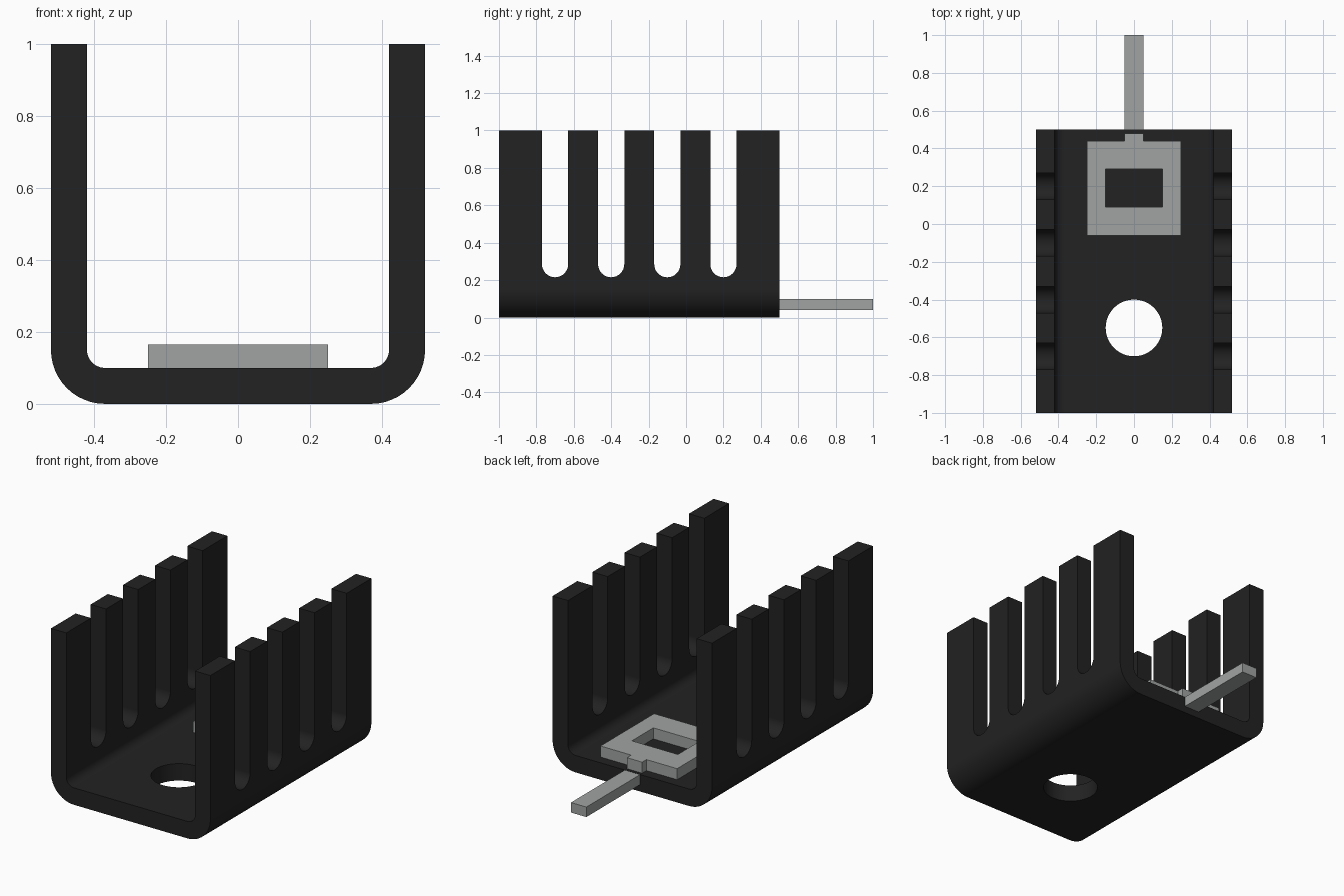
import bpy
import bmesh
from math import sin, cos, pi, radians
from mathutils import Vector

cube = bpy.data.objects.get("Cube")
if cube:
    bpy.data.objects.remove(cube, do_unlink=True)


def material(name, rgb, roughness):
    mat = bpy.data.materials.new(name)
    mat.use_nodes = True
    mat.diffuse_color = (*rgb, 1)
    bsdf = mat.node_tree.nodes["Principled BSDF"]
    bsdf.inputs["Base Color"].default_value = (*rgb, 1)
    bsdf.inputs["Roughness"].default_value = roughness
    return mat


BLACK = material("black anodised metal", (0.016, 0.016, 0.016), 0.6)
GREY = material("grey tinned metal", (0.35, 0.37, 0.36), 0.5)


def arc(cx, cy, r, start, end, steps=12):
    """Points along an arc, angles in degrees."""
    angles = [radians(start + (end - start) * i / steps) for i in range(steps + 1)]
    return [(cx + r * cos(a), cy + r * sin(a)) for a in angles]


def rect(x0, x1, y0, y1):
    return [(x0, y0), (x1, y0), (x1, y1), (x0, y1)]


def prism(name, outline, axis, start, end, mat):
    """Extrude a 2D outline along the x, y or z axis."""
    place = {"x": lambda u, v: (start, u, v),
             "y": lambda u, v: (u, start, v),
             "z": lambda u, v: (u, v, start)}[axis]
    direction = Vector([(end - start) * (axis == a) for a in "xyz"])
    bm = bmesh.new()
    face = bm.faces.new([bm.verts.new(place(u, v)) for u, v in outline])
    result = bmesh.ops.extrude_face_region(bm, geom=[face])
    moved = [g for g in result["geom"] if isinstance(g, bmesh.types.BMVert)]
    bmesh.ops.translate(bm, verts=moved, vec=direction)
    bmesh.ops.recalc_face_normals(bm, faces=bm.faces)
    mesh = bpy.data.meshes.new(name)
    bm.to_mesh(mesh)
    bm.free()
    mesh.materials.append(mat)
    obj = bpy.data.objects.new(name, mesh)
    bpy.context.collection.objects.link(obj)
    return obj


def activate(obj):
    bpy.ops.object.select_all(action="DESELECT")
    obj.select_set(True)
    bpy.context.view_layer.objects.active = obj


def cut(obj, cutter):
    """Subtract a cutter, then discard it."""
    cutter.hide_render = True
    activate(obj)
    mod = obj.modifiers.new("cut", "BOOLEAN")
    mod.operation = "DIFFERENCE"
    mod.solver = "EXACT"
    mod.object = cutter
    bpy.ops.object.modifier_apply(modifier=mod.name)
    bpy.data.objects.remove(cutter, do_unlink=True)


# U-shaped channel with rounded corners
HALF, WALL, OUTER, INNER = 0.52, 0.1, 0.15, 0.05
right_half = ([(HALF, 1)]
              + arc(HALF - OUTER, OUTER, OUTER, 0, -90))
inner_half = (arc(HALF - WALL - INNER, WALL + INNER, INNER, -90, 0)
              + [(HALF - WALL, 1)])


def mirrored(points):
    return [(-x, z) for x, z in reversed(points)]


profile = right_half + mirrored(right_half) + mirrored(inner_half) + inner_half
channel = prism("finned_channel", profile, "y", -1, 0.5, BLACK)

# Round-bottomed slots that divide both walls into fins
SLOT_R = 0.07
for i in range(4):
    y = -0.7 + 0.3 * i
    slot = (arc(y, 0.285, SLOT_R, 180, 360, 16)
            + [(y + SLOT_R, 1.2), (y - SLOT_R, 1.2)])
    cut(channel, prism("slot_cutter", slot, "x", -0.7, 0.7, BLACK))

# Mounting hole through the floor
hole = arc(0, -0.55, 0.15, 0, 360, 48)[:-1]
cut(channel, prism("hole_cutter", hole, "z", -0.1, 0.3, BLACK))

activate(channel)
bpy.ops.object.shade_smooth_by_angle(angle=radians(30))
weighted = channel.modifiers.new("even shading", "WEIGHTED_NORMAL")
weighted.keep_sharp = True

# Rectangular solder frame lying on the floor
frame = prism("solder_frame", rect(-0.25, 0.25, -0.06, 0.44), "z", 0.1, 0.165, GREY)
cut(frame, prism("window_cutter", rect(-0.15, 0.15, 0.09, 0.29), "z", 0, 0.3, GREY))

# Tab dropping from the frame into the floor, and the pin leaving the back
prism("frame_tab", rect(-0.05, 0.05, 0.44, 0.48), "z", 0.04, 0.165, GREY)
prism("solder_pin", rect(-0.05, 0.05, 0.04, 0.099), "y", 0.48, 1, GREY)
